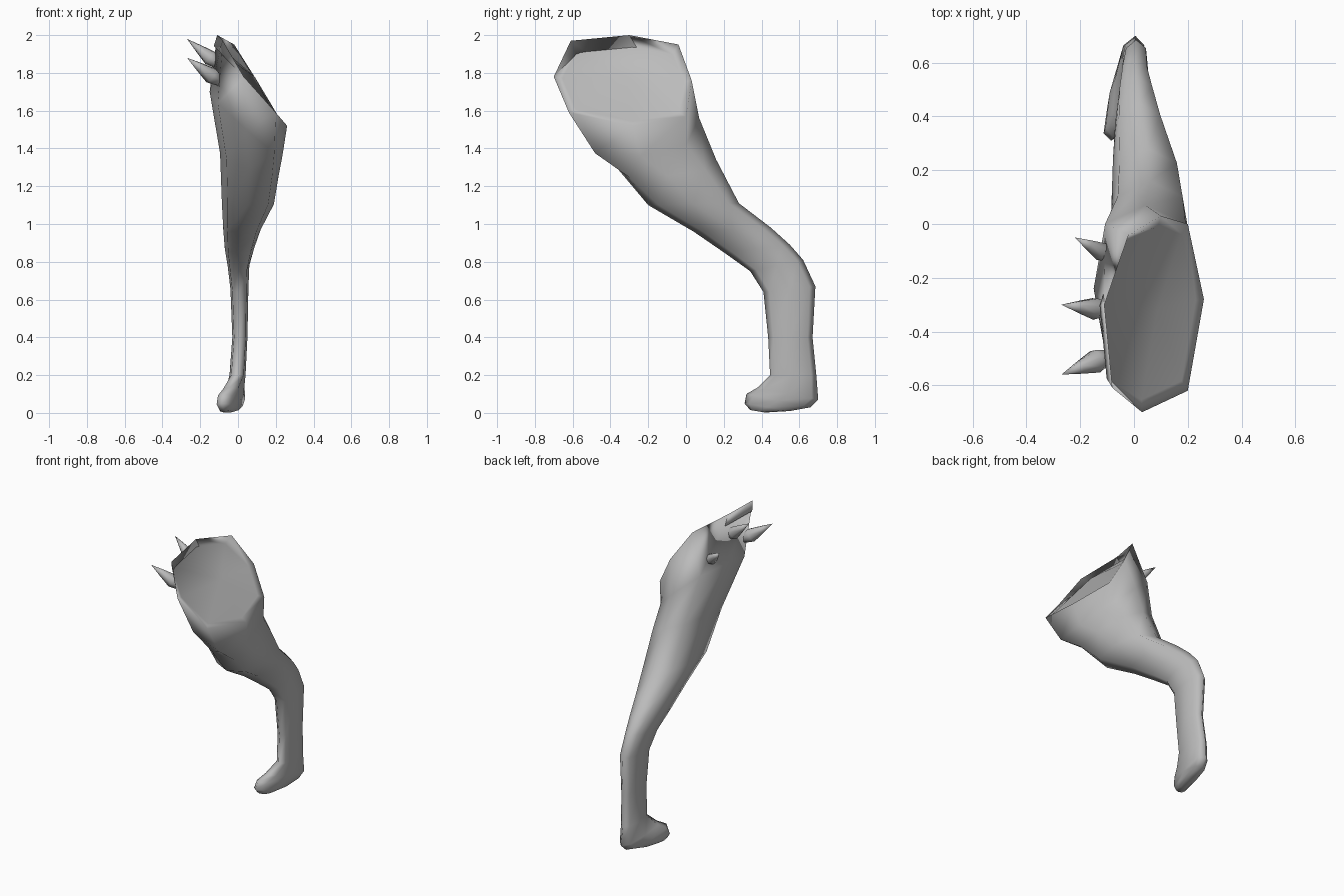
import bpy, bmesh, math
from mathutils import Vector

if "Cube" in bpy.data.objects:
    bpy.data.objects.remove(bpy.data.objects["Cube"])

grey = bpy.data.materials.new("plain_grey")
grey.use_nodes = True
colour = (0.5, 0.5, 0.5, 1)
grey.diffuse_color = colour
grey.node_tree.nodes["Principled BSDF"].inputs["Base Color"].default_value = colour


def finish(bm, name):
    bmesh.ops.recalc_face_normals(bm, faces=bm.faces)
    for f in bm.faces:
        f.smooth = True
    mesh = bpy.data.meshes.new(name)
    bm.to_mesh(mesh)
    bm.free()
    mesh.materials.append(grey)
    obj = bpy.data.objects.new(name, mesh)
    bpy.context.collection.objects.link(obj)
    return obj


def bridge(bm, a, b):
    n = len(a)
    for i in range(n):
        bm.faces.new((a[i], a[(i + 1) % n], b[(i + 1) % n], b[i]))


def leg_ring(front, back, x0, x1, tilt=0, shear=0):
    """Eight-sided section between a front and a back (y, z) point."""
    pts = []
    for k in range(8):
        d = 1.1 if k % 2 else 1.0
        c, s = math.cos(k * math.pi / 4) * d, math.sin(k * math.pi / 4) * d
        t = (s + 1) / 2
        pts.append(Vector(((x0 + x1) / 2 - c * (x1 - x0) / 2 + shear * s,
                           front[0] + (back[0] - front[0]) * t,
                           front[1] + (back[1] - front[1]) * t + tilt * c)))
    return pts


# Slanted hip rim, from the outer side round by the back
rim = [Vector(p) for p in (
    (-0.11, -0.30, 2.00), (-0.02, -0.04, 1.95), (0.10, 0.03, 1.76), (0.20, 0.00, 1.57),
    (0.26, -0.28, 1.52), (0.20, -0.62, 1.59), (0.03, -0.70, 1.78), (-0.08, -0.61, 1.97))]

# Thigh, hock, shin and foot sections
sections = [rim] + [leg_ring(*s) for s in (
    ((-0.55, 1.50), (0.07, 1.56), -0.15, 0.235, 0.17),
    ((-0.36, 1.29), (0.16, 1.34), -0.095, 0.215, 0.06),
    ((-0.20, 1.10), (0.28, 1.11), -0.085, 0.19),
    ((0.04, 0.96), (0.45, 0.98), -0.078, 0.12),
    ((0.20, 0.85), (0.55, 0.89), -0.07, 0.085),
    ((0.34, 0.75), (0.62, 0.81), -0.055, 0.06),
    ((0.41, 0.64), (0.685, 0.67), -0.04, 0.055),
    ((0.435, 0.40), (0.67, 0.40), -0.03, 0.05),
    ((0.445, 0.20), (0.69, 0.20), -0.045, 0.04),
    ((0.38, 0.135), (0.70, 0.07), -0.07, 0.03, 0, 0.025),
    ((0.32, 0.10), (0.66, 0.03), -0.09, 0.01, 0, 0.035),
    ((0.31, 0.05), (0.55, 0.01), -0.10, -0.01, 0, 0.03),
    ((0.34, 0.015), (0.42, 0.002), -0.095, -0.035, 0, 0.01))]

bm = bmesh.new()
rings = [[bm.verts.new(p) for p in s] for s in sections]
for a, b in zip(rings, rings[1:]):
    bridge(bm, a, b)
bm.faces.new(rings[-1])

# Hip end: a shallow lip round a gently bulging face
centre = sum(rim, Vector()) / 8
normal = Vector((0.8, 0, 0.6))
lip = []
for k, p in enumerate(rim):
    drop = 0.05 if k in (7, 0, 1) else 0.01
    lip.append(bm.verts.new(p.lerp(centre, 0.12) - normal * drop))
bridge(bm, rings[0], lip)
hub = bm.verts.new(centre + normal * 0.02)
for k in range(8):
    bm.faces.new((lip[k], lip[(k + 1) % 8], hub))
finish(bm, "leg")


# Spikes on the outer hip
def spike(name, base, tip, radius=0.045, sides=7):
    base, tip = Vector(base), Vector(tip)
    axis = tip - base
    u = axis.orthogonal().normalized()
    v = axis.normalized().cross(u)
    bm = bmesh.new()
    loops = []
    for t, r in ((0, 0.55), (0.28, 1), (0.62, 0.55)):
        loops.append([bm.verts.new(base + axis * t + radius * r * (
            u * math.cos(2 * math.pi * i / sides) + v * math.sin(2 * math.pi * i / sides)))
            for i in range(sides)])
    for a, b in zip(loops, loops[1:]):
        bridge(bm, a, b)
    bm.faces.new(loops[0])
    end = bm.verts.new(tip)
    for i in range(sides):
        bm.faces.new((loops[-1][i], loops[-1][(i + 1) % sides], end))
    finish(bm, name)


spike("front_spike", (-0.09, -0.49, 1.75), (-0.27, -0.56, 1.88))
spike("middle_spike", (-0.10, -0.32, 1.84), (-0.27, -0.30, 1.98), 0.042)
spike("rear_spike", (-0.09, -0.12, 1.74), (-0.22, -0.05, 1.86), 0.036)
